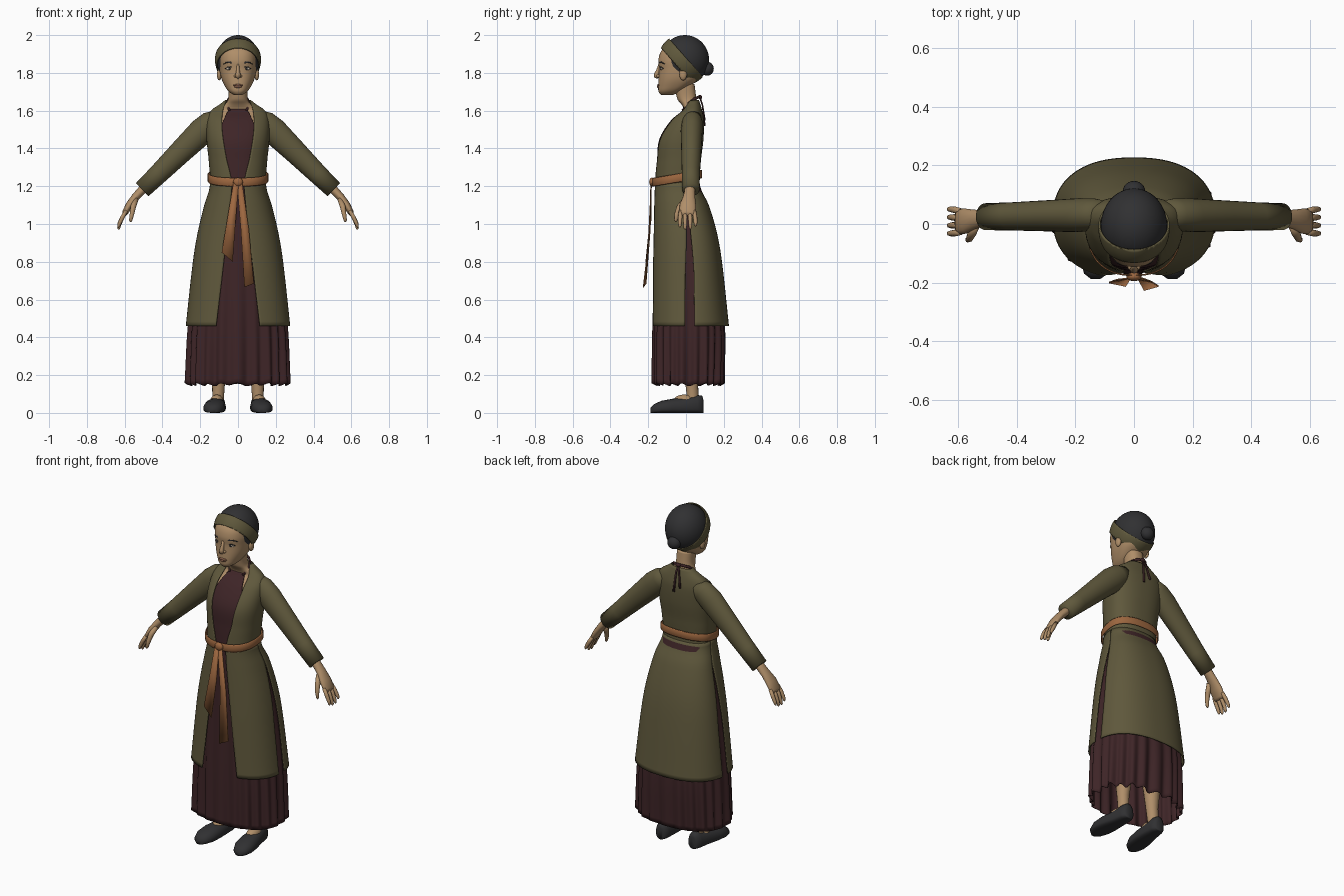
import bpy, bmesh, math
from mathutils import Vector

if "Cube" in bpy.data.objects:
    bpy.data.objects.remove(bpy.data.objects["Cube"])

def material(name, rgb):
    m = bpy.data.materials.new(name)
    m.diffuse_color = (*rgb, 1)
    m.use_nodes = True
    m.node_tree.nodes["Principled BSDF"].inputs["Base Color"].default_value = m.diffuse_color
    return m

OLIVE = material("olive_cloth", (0.115, 0.098, 0.045))
MAROON = material("dark_maroon_cloth", (0.048, 0.018, 0.020))
ORANGE = material("orange_sash", (0.335, 0.135, 0.050))
SKIN = material("skin", (0.430, 0.270, 0.140))
BLACK = material("black", (0.030, 0.030, 0.032))
LIPS = material("lips", (0.300, 0.140, 0.085))
EYE = material("eye_white", (0.50, 0.42, 0.33))

# ---------- helpers ----------
def finish(name, bm, mat, mirror=False, thick=0):
    bmesh.ops.remove_doubles(bm, verts=bm.verts, dist=1e-5)
    bmesh.ops.recalc_face_normals(bm, faces=bm.faces)
    me = bpy.data.meshes.new(name)
    bm.to_mesh(me)
    bm.free()
    me.materials.append(mat)
    for p in me.polygons:
        p.use_smooth = True
    ob = bpy.data.objects.new(name, me)
    bpy.context.collection.objects.link(ob)
    if mirror:
        ob.modifiers.new("mirror", 'MIRROR').merge_threshold = 0.0005
    if thick:
        s = ob.modifiers.new("thickness", 'SOLIDIFY')
        s.thickness, s.offset = thick, 0
    return ob

def loft(name, rows, mat, closed=True, caps=True, **kw):
    bm = bmesh.new()
    vs = [[bm.verts.new(p) for p in r] for r in rows]
    n = len(rows[0])
    for a, b in zip(vs, vs[1:]):
        for i in range(n if closed else n - 1):
            j = (i + 1) % n
            bm.faces.new((a[i], a[j], b[j], b[i]))
    if closed and caps:
        bm.faces.new(vs[0])
        bm.faces.new(vs[-1])
    return finish(name, bm, mat, **kw)

def look(table, z):
    """Smooth (cubic) lookup in rows of (z, values...), z rising."""
    z = min(max(z, table[0][0]), table[-1][0])
    i = max(k for k in range(len(table) - 1) if table[k][0] <= z)
    a, b = table[i], table[i + 1]
    p, q = table[max(i - 1, 0)], table[min(i + 2, len(table) - 1)]
    h = b[0] - a[0]
    s = (z - a[0]) / h
    out = []
    for k in range(1, len(a)):
        ma = (b[k] - p[k]) / (b[0] - p[0]) * h
        mb = (q[k] - a[k]) / (q[0] - a[0]) * h
        out.append((2*s**3 - 3*s*s + 1) * a[k] + (s**3 - 2*s*s + s) * ma
                   + (3*s*s - 2*s**3) * b[k] + (s**3 - s*s) * mb)
    return out

P = 0.85
def section(table, z, t, inset=0.0):
    """Body outline point; t = 0 at the front, pi at the back."""
    w, yf, yb, yc = look(table, z)
    s, c = math.sin(t), math.cos(t)
    x = (w - inset) * math.copysign(abs(s) ** P, s)
    d = (yc - yf if c > 0 else yb - yc) - inset
    return Vector((x, yc - d * math.copysign(abs(c) ** P, c), z))

def angle_at(table, z, x):
    return math.asin(min(1, (x / look(table, z)[0]) ** (1 / P)))

def panel(name, z0, z1, t0, t1, mat, inset=0.0, nz=32, nt=24):
    rows = []
    for i in range(nz + 1):
        z = z0 + (z1 - z0) * i / nz
        a, b = t0(z), t1(z)
        rows.append([section(COAT, z, a + (b - a) * j / nt, inset) for j in range(nt + 1)])
    return loft(name, rows, mat, closed=False, mirror=True, thick=0.005)

def body(name, table, mat, nz=40, nt=48):
    z0, z1 = table[0][0], table[-1][0]
    return loft(name, [[section(table, z0 + (z1 - z0) * i / nz, 2 * math.pi * j / nt)
                        for j in range(nt)] for i in range(nz + 1)], mat)

def tube(name, pts, radii, mat, ref=(0, 1, 0), n=16, mirror=True):
    pts = [Vector(p) for p in pts]
    rows = []
    for i, p in enumerate(pts):
        d = (pts[min(i + 1, len(pts) - 1)] - pts[max(i - 1, 0)]).normalized()
        u = Vector(ref)
        u = (u - d * u.dot(d)).normalized()
        v = d.cross(u)
        ru, rv = radii[i] if isinstance(radii[i], tuple) else (radii[i], radii[i])
        rows.append([p + u * ru * math.cos(2*math.pi*k/n) + v * rv * math.sin(2*math.pi*k/n)
                     for k in range(n)])
    return loft(name, rows, mat, mirror=mirror)

def ellipsoid(name, c, r, mat, cuts=(), mirror=False, thick=0, n=32):
    bm = bmesh.new()
    bmesh.ops.create_uvsphere(bm, u_segments=n, v_segments=n // 2, radius=1)
    for v in bm.verts:
        v.co = Vector([c[k] + v.co[k] * r[k] for k in range(3)])
    for co, no in cuts:  # keep the side the normal points to
        bmesh.ops.bisect_plane(bm, geom=bm.verts[:] + bm.edges[:] + bm.faces[:],
                               plane_co=co, plane_no=no, clear_inner=True)
    return finish(name, bm, mat, mirror=mirror, thick=thick)

# ---------- outlines: z, half width, front y, back y, middle y ----------
COAT = [(0.46, .275, -.185, .225, .02), (0.80, .237, -.177, .188, .02), (0.95, .212, -.172, .162, .015),
        (1.10, .176, -.168, .118, .005), (1.20, .147, -.164, .072, -.02), (1.33, .152, -.158, .076, -.02),
        (1.45, .164, -.145, .090, -.01), (1.55, .162, -.082, .092, .015), (1.60, .140, -.022, .083, .03),
        (1.635, .090, .002, .073, .035), (1.655, .066, .012, .066, .038)]
OPEN = [(0.46, .115), (0.80, .075), (1.20, .032), (1.26, .04), (1.35, .062), (1.5, .084), (1.6, .08), (1.655, .06)]
BODICE = [(1.2, .07), (1.35, .085), (1.5, .095), (1.57, .07), (1.61, .048)]
SKIRT = [(0.15, .268, -.168, .195, .015), (0.46, .257, -.168, .200, .015), (0.80, .220, -.162, .168, .015),
         (1.10, .163, -.155, .105, 0), (1.24, .136, -.150, .06, -.02)]
NECK = [(1.44, .140, -.128, .075, -.01), (1.55, .146, -.066, .080, .015), (1.60, .122, -.012, .072, .03),
        (1.63, .072, -.022, .064, .02), (1.66, .052, -.045, .056, .005), (1.74, .050, -.062, .045, -.01)]
HEAD = [(1.683, .022, -.132, -.07, -.10), (1.70, .048, -.145, -.03, -.08), (1.73, .070, -.147, .02, -.05),
        (1.77, .088, -.145, .07, -.03), (1.82, .097, -.143, .09, -.02), (1.87, .100, -.146, .10, -.02),
        (1.92, .094, -.128, .10, -.01), (1.97, .060, -.075, .07, 0)]

# ---------- coat ----------
front_edge = lambda z: angle_at(COAT, z, look(OPEN, z)[0])
slit = lambda z: 0.085 * max(0, min(1, (1.14 - z) / 0.4))
panel("coat_top", 1.2, 1.655, front_edge, lambda z: math.pi, OLIVE, nt=36)
panel("coat_front_panel", 0.46, 1.22, front_edge, lambda z: math.pi / 2 - slit(z), OLIVE)
panel("coat_back_panel", 0.46, 1.22, lambda z: math.pi / 2 + slit(z), lambda z: math.pi, OLIVE)
tube("sleeve", [(.10, .035, 1.565), (.14, .033, 1.535), (.19, .03, 1.492), (.30, .028, 1.385), (.42, .026, 1.266), (.507, .025, 1.182)],
     [(.045, .045), (.055, .066), (.058, .071), (.053, .062), (.048, .053), (.046, .048)], OLIVE, n=24)

# ---------- dress ----------
panel("bodice", 1.2, 1.612, lambda z: 0, lambda z: angle_at(COAT, z, look(BODICE, z)[0]), MAROON, inset=0.007)
rows = []
for i in range(41):
    z = 0.15 + 1.09 * i / 40
    f = max(0, 1 - (z - 0.15) / 0.8)
    row = []
    for j in range(192):
        t = 2 * math.pi * j / 192
        wave = math.cos(22 * t) + 0.5 * math.cos(9 * t + 1)
        p = section(SKIRT, z, t, -0.011 * f * wave)
        p.z += 0.006 * wave * max(0, 1 - i / 4)
        row.append(p)
    rows.append(row)
loft("pleated_skirt", rows, MAROON, caps=False, thick=0.003)
tube("neck_strap", [(.045, -.018, 1.60), (.06, .012, 1.635), (.05, .045, 1.662), (.025, .066, 1.672), (0, .070, 1.674)],
     [(.008, .006)] * 5, MAROON, ref=(0, 0, 1), n=8)
for k, (x, z) in enumerate([(-.03, 1.55), (.012, 1.52)]):
    tube("neck_tie_end", [(0, .072, 1.674), (x * .5, .087, 1.63), (x, .100, z)],
         [(.004, .005), (.004, .006), (.004, .008)], MAROON, n=8, mirror=False)
ellipsoid("neck_tie_knot", (0, .075, 1.672), (.016, .01, .012), MAROON, n=12)

# ---------- sash ----------
rows = []
for dz, off in ((-.022, .010), (-.018, .013), (.018, .013), (.022, .010)):
    row = []
    for j in range(64):
        p = section(COAT, 1.21, 2 * math.pi * j / 64, -off)
        p.z = 1.222 + dz + 0.04 * (p.y + .17) / .24
        row.append(p)
    rows.append(row)
loft("sash_belt", rows, ORANGE, caps=False, thick=0.003)
ellipsoid("sash_knot", (0, -.180, 1.222), (.026, .015, .024), ORANGE, n=16)
for name, rows in (
        ("sash_end_short", [[(-.024, -.186, 1.22), (.004, -.186, 1.22)], [(-.058, -.190, 1.02), (-.012, -.186, 1.02)],
                            [(-.086, -.200, .85), (-.028, -.212, .80)]]),
        ("sash_end_long", [[(-.006, -.183, 1.22), (.022, -.183, 1.22)], [(.015, -.190, .97), (.058, -.196, .97)],
                           [(.034, -.226, .665), (.084, -.212, .685)]])):
    loft(name, rows, ORANGE, closed=False, thick=0.005)

# ---------- head ----------
body("neck_and_chest", NECK, SKIN)
body("face", HEAD, SKIN)
tube("nose", [(0, -.140, 1.845), (0, -.148, 1.815), (0, -.156, 1.793), (0, -.156, 1.782), (0, -.146, 1.773)],
     [.006, .009, .013, .014, .006], SKIN, ref=(1, 0, 0), mirror=False)
ellipsoid("nostril", (.013, -.146, 1.783), (.009, .012, .008), SKIN, mirror=True, n=12)
ellipsoid("ear", (.099, -.015, 1.792), (.013, .020, .032), SKIN, mirror=True, n=16)
ellipsoid("upper_lip", (0, -.145, 1.735), (.027, .008, .006), LIPS, n=16)
ellipsoid("lower_lip", (0, -.145, 1.727), (.022, .009, .007), LIPS, n=16)
ellipsoid("eye", (.044, -.128, 1.822), (.020, .008, .008), EYE, mirror=True, n=16)
ellipsoid("iris", (.044, -.1335, 1.822), (.007, .004, .007), BLACK, mirror=True, n=12)
tube("upper_lid", [(.022, -.134, 1.822), (.034, -.137, 1.831), (.050, -.134, 1.832), (.067, -.120, 1.823)],
     [.002, .003, .003, .002], BLACK, n=8)
tube("eyebrow", [(.018, -.142, 1.848), (.040, -.139, 1.856), (.058, -.131, 1.857), (.076, -.111, 1.846)],
     [(.002, .003), (.003, .005), (.003, .004), (.002, .002)], BLACK, n=8)
ellipsoid("hair", (0, -.006, 1.870), (.111, .126, .128), BLACK,
          cuts=[((0, 0, 0), (1, 0, 0)), ((0, -.13, 1.922), (.4, 1.1, 1))], mirror=True, thick=0.004, n=48)
ellipsoid("hair_bun", (0, .113, 1.822), (.038, .034, .037), BLACK, n=24)
tilt = Vector((0, .75, .66))
mid = Vector((0, -.115, 1.965))
ellipsoid("headband", (0, -.012, 1.870), (.119, .133, .133), OLIVE,
          cuts=[(mid - tilt * .034, tilt), (mid + tilt * .03, -tilt)], thick=0.006, n=64)

# ---------- hands ----------
tube("hand", [(.47, .02, 1.22), (.515, .02, 1.172), (.545, .016, 1.14), (.575, .010, 1.10), (.598, .008, 1.06), (.605, .008, 1.045)],
     [(.028, .024), (.028, .023), (.033, .021), (.043, .020), (.044, .016), (.038, .009)], SKIN)
for i in range(4):
    y = -.028 + .024 * i
    dz = (.012, 0, .002, .018)[i]
    tube("finger", [(.592, y, 1.07), (.612, y * 1.1, 1.035), (.626, y * 1.15, 1.0 + dz / 2), (.632, y * 1.15, .978 + dz), (.633, y * 1.15, .970 + dz)],
         [.010, .0115, .010, .008, .003], SKIN, n=10)
tube("thumb", [(.54, -.005, 1.13), (.555, -.035, 1.09), (.562, -.050, 1.05), (.568, -.054, 1.02), (.569, -.054, 1.01)],
     [.014, .015, .012, .009, .003], SKIN, n=10)

# ---------- legs and shoes ----------
tube("leg", [(.107, .035, .03), (.105, .035, .09), (.103, .03, .16), (.10, .03, .32), (.095, .01, .6)],
     [.032, .031, .034, .052, .06], SKIN)
ellipsoid("instep", (.112, -.01, .065), (.034, .055, .032), SKIN, mirror=True, n=20)
rows = []
for y, cx, hw, h in ((.092, .108, .018, .070), (.085, .108, .032, .092), (.06, .109, .042, .094), (0, .113, .047, .080),
                     (-.07, .121, .057, .075), (-.13, .127, .056, .064), (-.17, .130, .040, .046), (-.188, .131, .016, .028)):
    row = []
    for k in range(24):
        a = 2 * math.pi * k / 24
        c, s = math.cos(a), math.sin(a)
        e = 0.5 if s < 0 else 1.0
        row.append((cx + hw * math.copysign(abs(c) ** .8, c), y,
                    h * .4 + (h * .6 if s > 0 else h * .4) * math.copysign(abs(s) ** e, s)))
    rows.append(row)
loft("shoe", rows, BLACK, mirror=True)
